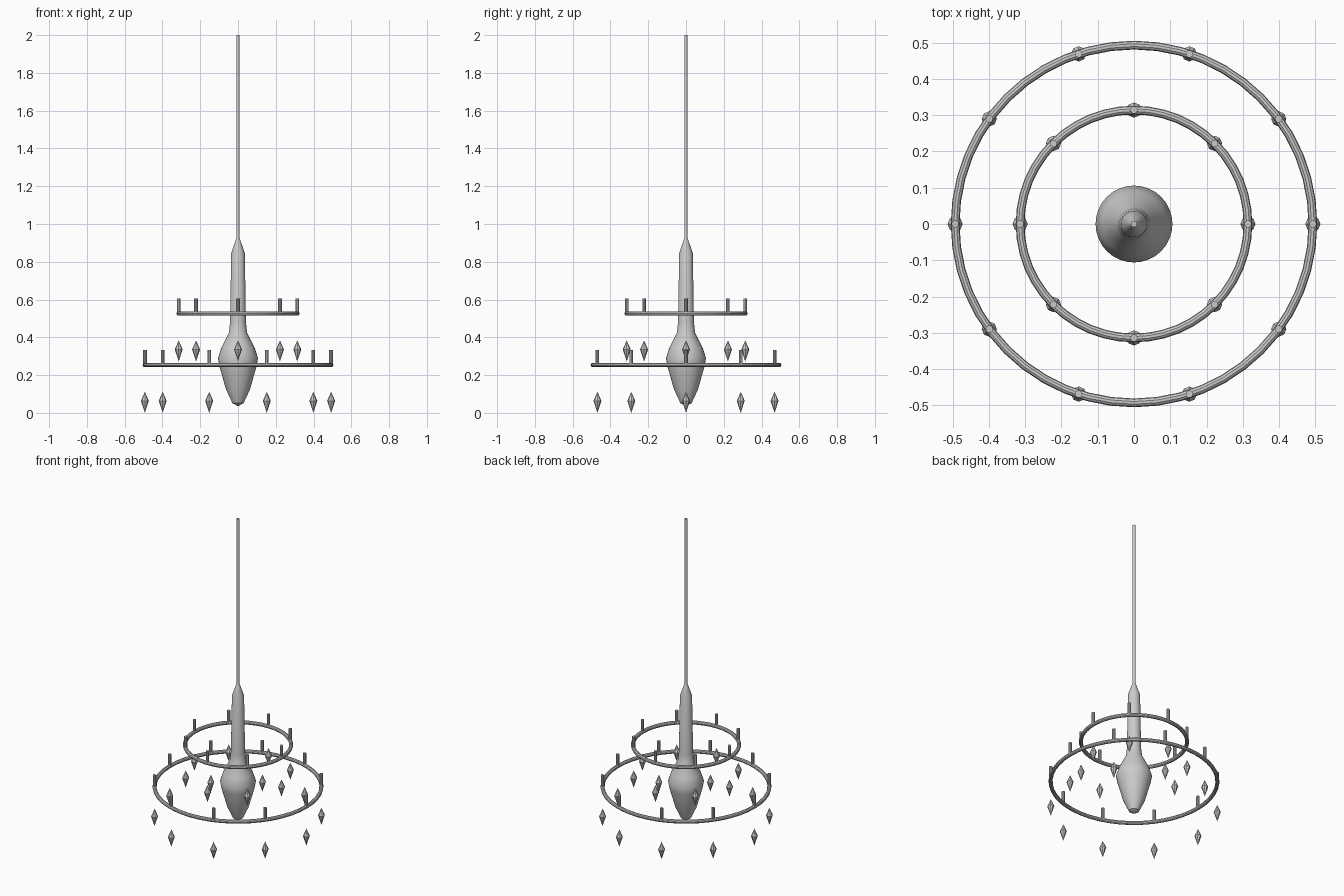
import bpy, bmesh
from math import cos, sin, tau

if "Cube" in bpy.data.objects:
    bpy.data.objects.remove(bpy.data.objects["Cube"])


def lathe(name, profile, sides, spots=((0, 0, 0),), smooth=True):
    """Revolve an (r, z) profile about z, once at each spot."""
    bm = bmesh.new()
    for sx, sy, sz in spots:
        rings = []
        for r, z in profile:
            if r == 0:
                rings.append([bm.verts.new((sx, sy, sz + z))])
            else:
                rings.append([bm.verts.new((sx + r * cos(tau * i / sides),
                                            sy + r * sin(tau * i / sides), sz + z))
                              for i in range(sides)])
        for a, b in zip(rings, rings[1:]):
            for i in range(sides):
                j = (i + 1) % sides
                if len(a) == 1:
                    bm.faces.new((a[0], b[j], b[i]))
                elif len(b) == 1:
                    bm.faces.new((a[i], a[j], b[0]))
                else:
                    bm.faces.new((a[i], a[j], b[j], b[i]))
        if len(rings[0]) > 1:
            bm.faces.new(rings[0][::-1])
        if len(rings[-1]) > 1:
            bm.faces.new(rings[-1])
    me = bpy.data.meshes.new(name)
    bm.to_mesh(me)
    bm.free()
    ob = bpy.data.objects.new(name, me)
    bpy.context.collection.objects.link(ob)
    if smooth:
        smooth_object(ob)
    return ob


def smooth_object(ob):
    bpy.ops.object.select_all(action='DESELECT')
    ob.select_set(True)
    bpy.context.view_layer.objects.active = ob
    bpy.ops.object.shade_smooth_by_angle(angle=0.6)


# ceiling rod
lathe("hanging_rod", [(0.009, 0.90), (0.009, 2.0)], 12)

# turned central column with bulb
lathe("central_column", [(0, 0.035), (0.03, 0.052), (0.064, 0.125), (0.099, 0.25),
                         (0.106, 0.29), (0.088, 0.345), (0.048, 0.425), (0.042, 0.48),
                         (0.036, 0.845), (0.009, 0.925)], 32)

# two tiers: ring, candles on top, crystal drops below
for tier, radius, z, count in (("upper", 0.314, 0.526, 8), ("lower", 0.493, 0.254, 10)):
    bpy.ops.mesh.primitive_torus_add(location=(0, 0, z), major_radius=radius, minor_radius=0.012,
                                     major_segments=48, minor_segments=10)
    ring = bpy.context.object
    ring.name = tier + "_ring"
    smooth_object(ring)
    spots = [(radius * cos(tau * i / count), radius * sin(tau * i / count), z)
             for i in range(count)]
    lathe(tier + "_candles", [(0.01, 0.0), (0.01, 0.08)], 10, spots)
    lathe(tier + "_crystals", [(0, -0.254), (0.021, -0.19), (0, -0.142)], 8, spots, smooth=False)
